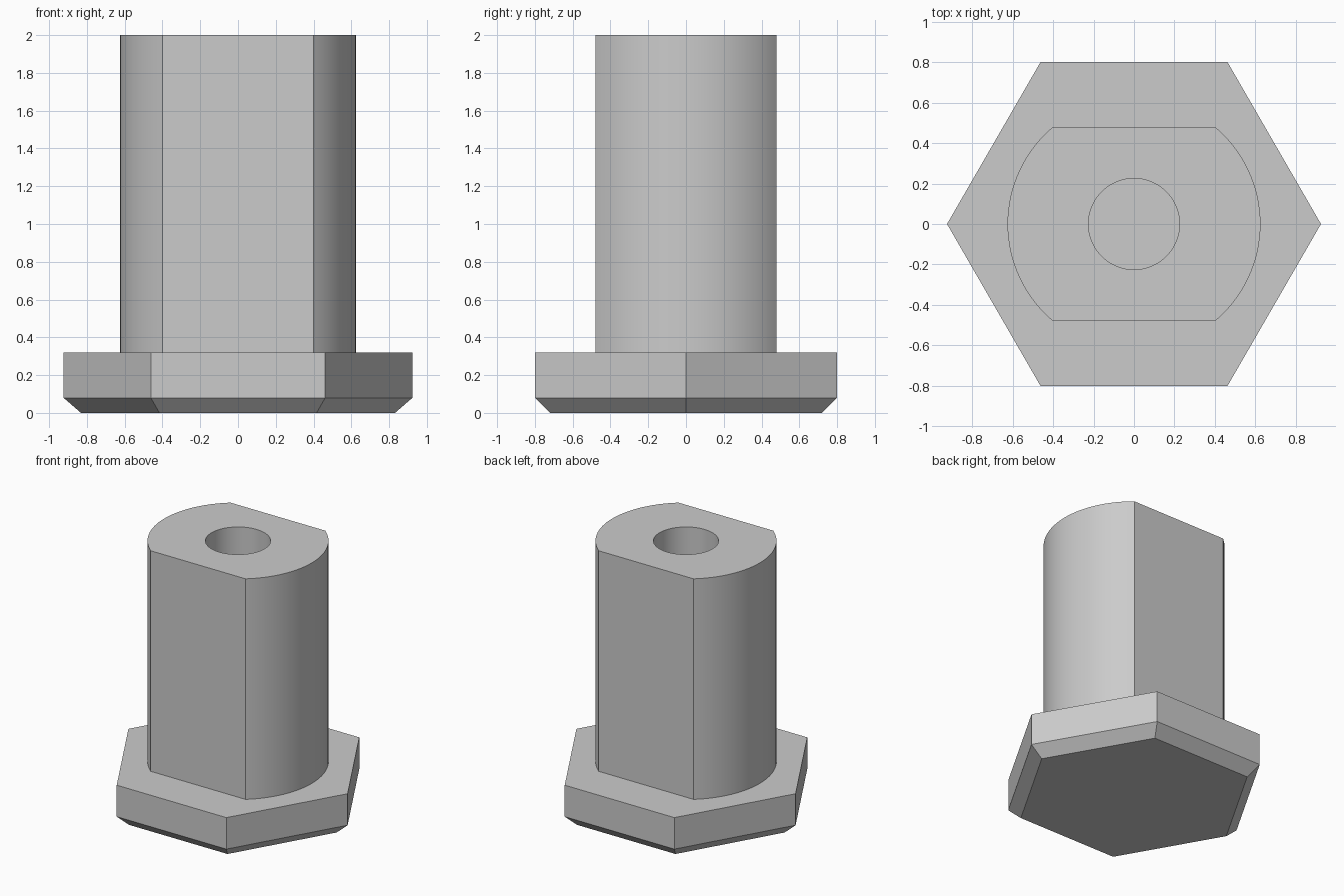
import bpy, bmesh, math

if "Cube" in bpy.data.objects:
    bpy.data.objects.remove(bpy.data.objects["Cube"])

HEAD_TOP, TOP, HOLE_FLOOR = 0.32, 2.0, 0.32
FLAT_X, FLAT_Y = 0.40, 0.48
SHAFT_R, HOLE_R = math.hypot(FLAT_X, FLAT_Y), 0.225


def circle(r, n):
    return [(r * math.cos(2 * math.pi * i / n), r * math.sin(2 * math.pi * i / n)) for i in range(n)]


def double_d(n=32):
    # two arcs joined by flats at front and back
    a = math.atan2(FLAT_Y, FLAT_X)
    right = [(SHAFT_R * math.cos(t), SHAFT_R * math.sin(t))
             for t in (-a + 2 * a * i / n for i in range(n + 1))]
    return right + [(-x, -y) for x, y in right]


bm = bmesh.new()


def loop(points, z):
    return [bm.verts.new((x, y, z)) for x, y in points]


def walls(low, high):
    n = len(low)
    for i in range(n):
        j = (i + 1) % n
        bm.faces.new((low[i], low[j], high[j], high[i]))


def ring_cap(*loops):
    # flat face between an outer and an inner outline
    edges = [bm.edges.get((l[i], l[i - 1])) for l in loops for i in range(len(l))]
    bmesh.ops.triangle_fill(bm, edges=edges, use_beauty=True)


# hexagonal head with a chamfered underside
hex_r = 0.8 / math.cos(math.pi / 6)
base = loop(circle(0.72 / math.cos(math.pi / 6), 6), 0)
rim = loop(circle(hex_r, 6), 0.08)
head_top = loop(circle(hex_r, 6), HEAD_TOP)
bm.faces.new(base)
walls(base, rim)
walls(rim, head_top)

# shaft with two flats
shaft_low, shaft_top = loop(double_d(), HEAD_TOP), loop(double_d(), TOP)
walls(shaft_low, shaft_top)
ring_cap(head_top, shaft_low)

# blind hole in the shaft
hole_low, hole_top = loop(circle(HOLE_R, 64), HOLE_FLOOR), loop(circle(HOLE_R, 64), TOP)
walls(hole_low, hole_top)
bm.faces.new(hole_low)
ring_cap(shaft_top, hole_top)

bmesh.ops.recalc_face_normals(bm, faces=bm.faces)
mesh = bpy.data.meshes.new("hex_head_pin")
bm.to_mesh(mesh)
bm.free()

grey = bpy.data.materials.new("plain grey")
grey.diffuse_color = (0.6, 0.6, 0.6, 1)
grey.use_nodes = True
grey.node_tree.nodes["Principled BSDF"].inputs["Base Color"].default_value = grey.diffuse_color
mesh.materials.append(grey)
pin = bpy.data.objects.new("hex_head_pin", mesh)
bpy.context.collection.objects.link(pin)
bpy.context.view_layer.objects.active = pin
pin.select_set(True)
bpy.ops.object.shade_smooth_by_angle(angle=math.radians(25))
